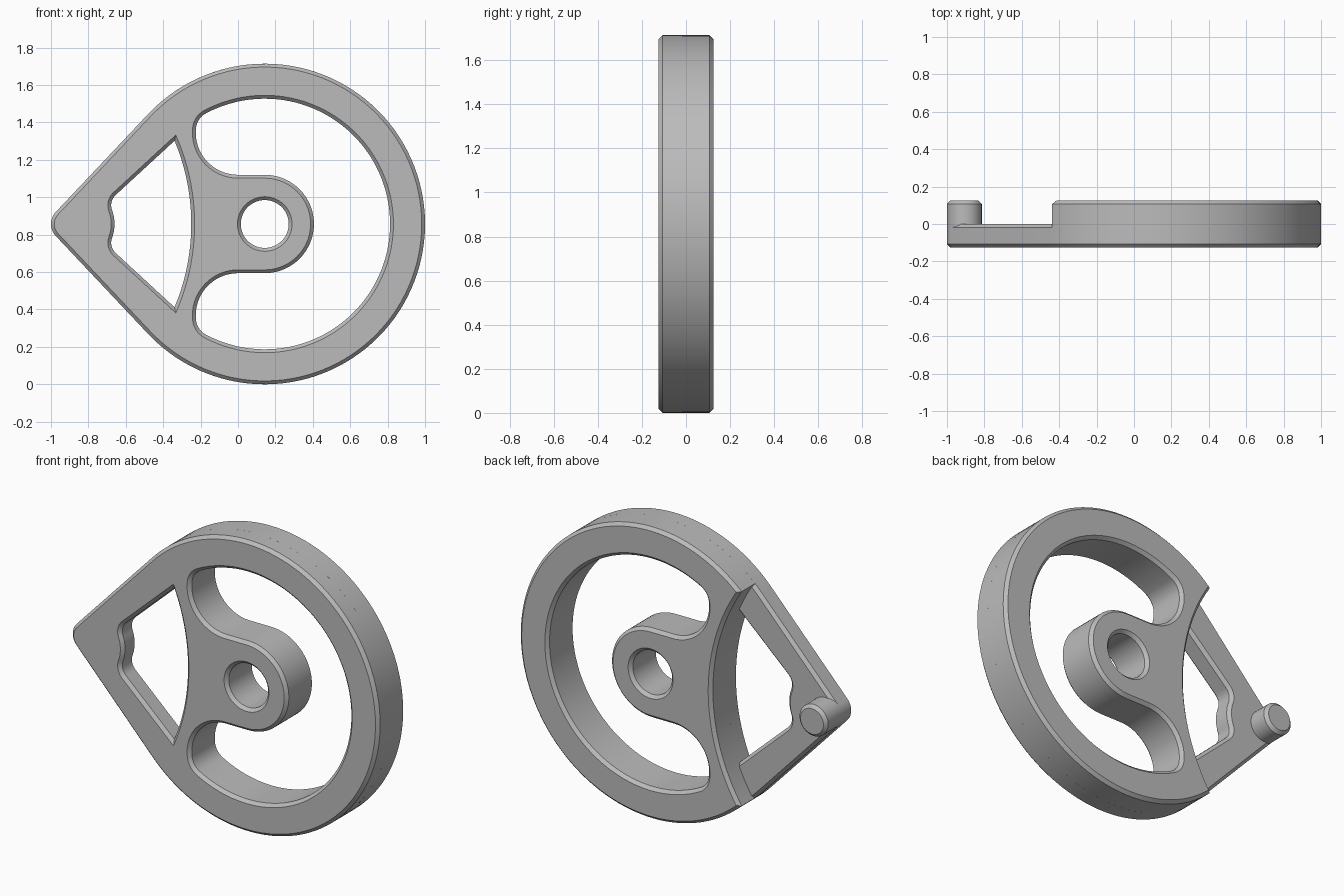
import bpy, bmesh
from math import sin, cos, radians
from mathutils import Vector

cube = bpy.data.objects.get("Cube")
if cube:
    bpy.data.objects.remove(cube)

HALF = 0.125           # half thickness of the wheel
CHAMFER = 0.018
R = 0.857              # wheel radius, also the height of its centre
HUB_X, PIN_X, PIN_R = 0.143, -0.907, 0.093
STEP_X, STEP_R = -1.403, 1.153   # large arc where the thick body ends

gray = bpy.data.materials.new("plain_gray")
gray.use_nodes = True
gray.diffuse_color = (0.5, 0.5, 0.5, 1)
gray.node_tree.nodes["Principled BSDF"].inputs["Base Color"].default_value = (0.5, 0.5, 0.5, 1)


def arc(cx, cz, r, start, end, step=3):
    """Points along an arc, angles in degrees."""
    n = max(2, round(abs(end - start) / step))
    angles = [radians(start + (end - start) * i / n) for i in range(n + 1)]
    return [Vector((cx + r * cos(a), cz + r * sin(a))) for a in angles]


def mirrored(half):
    """Close an upper half outline with its reflection below."""
    return half + [Vector((p.x, -p.y)) for p in reversed(half)]


def clean(loop, ccw):
    """Drop doubled points and fix the winding."""
    pts = [p for i, p in enumerate(loop) if (p - loop[i - 1]).length > 1e-3]
    area = sum(pts[i - 1].cross(p) for i, p in enumerate(pts))
    return pts if (area > 0) == ccw else pts[::-1]


def inset(loop, d):
    """Move a loop towards the solid on its left, with mitred corners."""
    out = []
    for i, p in enumerate(loop):
        a = (p - loop[i - 1]).normalized()
        b = (loop[(i + 1) % len(loop)] - p).normalized()
        na, nb = Vector((-a.y, a.x)), Vector((-b.y, b.x))
        out.append(p + (na + nb) * d / (1 + na.dot(nb)))
    return out


def chamfered_plate(name, outline, holes, y0, y1):
    """Extrude an outline with holes along y, chamfering every edge."""
    bm = bmesh.new()
    caps = ([], [])
    loops = [clean(outline, True)] + [clean(h, False) for h in holes]
    for loop in loops:
        small = inset(loop, CHAMFER)
        levels = [(small, y0), (loop, y0 + CHAMFER), (loop, y1 - CHAMFER), (small, y1)]
        rings = [[bm.verts.new((p.x, y, p.y)) for p in pts] for pts, y in levels]
        n = len(loop)
        for lo, hi in zip(rings, rings[1:]):
            for i in range(n):
                j = (i + 1) % n
                bm.faces.new((lo[i], lo[j], hi[j], hi[i]))
        for cap, ring in zip(caps, (rings[0], rings[-1])):
            cap += [bm.edges.get((ring[i - 1], ring[i])) for i in range(n)]
    for cap, side in zip(caps, (-1, 1)):
        bmesh.ops.triangle_fill(bm, edges=cap, use_beauty=True, normal=(0, side, 0))
    bmesh.ops.recalc_face_normals(bm, faces=bm.faces)
    mesh = bpy.data.meshes.new(name)
    bm.to_mesh(mesh)
    bm.free()
    mesh.materials.append(gray)
    obj = bpy.data.objects.new(name, mesh)
    obj.location.z = R
    bpy.context.collection.objects.link(obj)
    bpy.ops.object.select_all(action='DESELECT')
    obj.select_set(True)
    bpy.context.view_layer.objects.active = obj
    bpy.ops.object.shade_smooth_by_angle(angle=radians(30))
    return obj


# Openings: shaft bore, C-shaped opening round the hub, window by the handle
bore = arc(HUB_X, 0, 0.128, 0, 360, 6)
opening = mirrored(arc(HUB_X, 0, 0.67, 0, 118)
                   + arc(-0.125, 0.503, 0.1, 118, 173.6, 6)
                   + arc(0, 0.489, 0.226, 173.6, 270, 5)
                   + arc(HUB_X, 0, 0.263, 90, 0, 5))
window = mirrored(arc(STEP_X, 0, STEP_R, 0, 22.7, 1.5)
                  + arc(-0.603, 0.1, 0.075, 132, 200, 8)
                  + arc(-0.877, 0, 0.217, 20, 0, 5))

# Front plate: teardrop running out to the handle
teardrop = mirrored(arc(HUB_X, 0, R, 0, 136.7) + arc(PIN_X, 0, PIN_R, 136.7, 180, 7))
chamfered_plate("front_plate", teardrop, [bore, opening, window], -HALF, 0)

# Thick wheel body behind it, ending at the step arc
body = mirrored(arc(HUB_X, 0, R, 0, 132.6) + arc(STEP_X, 0, STEP_R, 33.14, 0, 1.5))
chamfered_plate("rim_and_hub", body, [bore, opening], -2 * CHAMFER, HALF)

# Handle pin on the tip
chamfered_plate("handle_pin", arc(PIN_X, 0, PIN_R, 0, 360, 8), [], -2 * CHAMFER, HALF)
